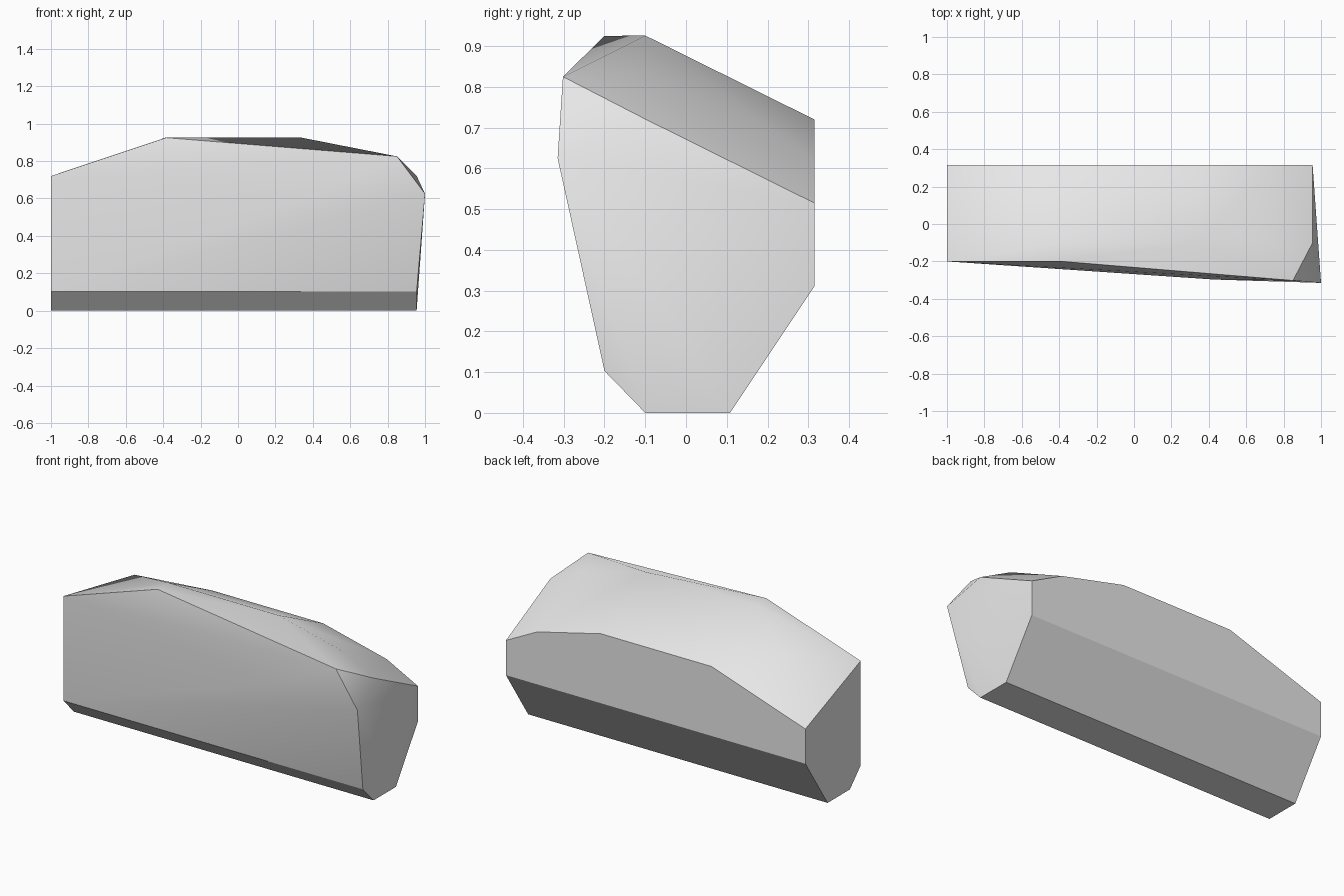
import bpy
import bmesh
from math import radians

cube = bpy.data.objects.get("Cube")
if cube:
    bpy.data.objects.remove(cube, do_unlink=True)

LEFT, RIGHT, BACK = -1.0, 0.955, 0.315

# Lower cross-section (y, z), identical at both ends
lower_section = [(-0.2, 0.103), (-0.1, 0.0), (0.108, 0.0), (BACK, 0.31)]

# Sloping crown: outline (x, z) along the back edge, rising toward the front
crown = [(-0.385, 0.72), (0.335, 0.72), (0.75, 0.62), (RIGHT, 0.515)]

# Irregular corners chipped out of the front and the left end
chips = [
    (LEFT, BACK, 0.515), (LEFT, -0.2, 0.72), (-0.385, -0.2, 0.925),
    (-0.745, 0.1, 0.8),
    (0.43, -0.297, 0.62), (0.85, -0.302, 0.825), (1.0, -0.315, 0.625),
]

points = [(x, y, z) for x in (LEFT, RIGHT) for y, z in lower_section]
for x, z in crown:
    points += [(x, BACK, z), (x, -0.1, z + 0.206)]
points += chips

# Wrap the corners into one faceted stone
bm = bmesh.new()
for p in points:
    bm.verts.new(p)
hull = bmesh.ops.convex_hull(bm, input=bm.verts[:])
unused = {g for g in hull["geom_interior"] + hull["geom_unused"]
          if isinstance(g, bmesh.types.BMVert)}
bmesh.ops.delete(bm, geom=list(unused), context="VERTS")
bmesh.ops.dissolve_limit(bm, angle_limit=radians(0.5),
                         verts=bm.verts[:], edges=bm.edges[:])
bmesh.ops.recalc_face_normals(bm, faces=bm.faces[:])
mesh = bpy.data.meshes.new("stone_block")
bm.to_mesh(mesh)
bm.free()
stone = bpy.data.objects.new("stone_block", mesh)
bpy.context.collection.objects.link(stone)

# Plain stone colour
grey = bpy.data.materials.new("pale_grey")
grey.use_nodes = True
colour = (0.8, 0.8, 0.8, 1.0)
grey.diffuse_color = colour
shader = next(n for n in grey.node_tree.nodes if n.type == "BSDF_PRINCIPLED")
shader.inputs["Base Color"].default_value = colour
mesh.materials.append(grey)

# Soft shading across shallow bends, sharp along the main edges
bpy.ops.object.select_all(action="DESELECT")
stone.select_set(True)
bpy.context.view_layer.objects.active = stone
bpy.ops.object.shade_smooth_by_angle(angle=radians(30))
